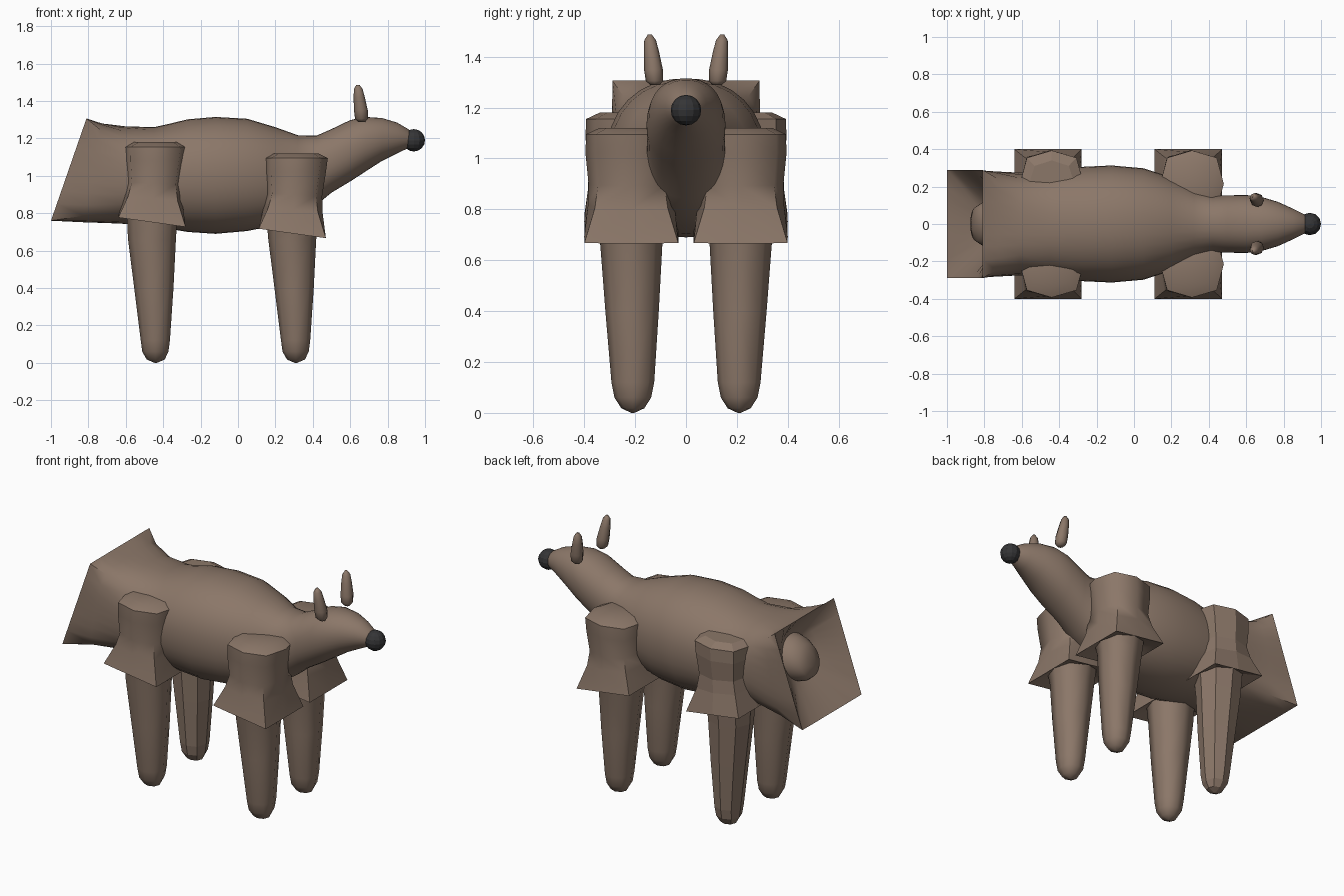
import bpy, bmesh, math


def material(name, rgb):
    m = bpy.data.materials.new(name)
    m.diffuse_color = (*rgb, 1)
    return m


fur = material("fur", (0.26, 0.185, 0.14))
dark = material("dark", (0.035, 0.035, 0.037))


def outline(n, power):
    """Unit superellipse: power 2 is round, a large power is square."""
    pts = []
    for i in range(n):
        a = 2 * math.pi * i / n
        c, s = math.cos(a), math.sin(a)
        r = (abs(c) ** power + abs(s) ** power) ** (-1 / power)
        pts.append((c * r, s * r))
    return pts


def loft(name, rings, mat, angle=None):
    bm = bmesh.new()
    loops = [[bm.verts.new(p) for p in ring] for ring in rings]
    n = len(loops[0])
    for a, b in zip(loops, loops[1:]):
        for i in range(n):
            j = (i + 1) % n
            bm.faces.new((a[i], a[j], b[j], b[i]))
    bm.faces.new(loops[0])
    bm.faces.new(loops[-1])
    bmesh.ops.recalc_face_normals(bm, faces=bm.faces)
    me = bpy.data.meshes.new(name)
    bm.to_mesh(me)
    bm.free()
    ob = bpy.data.objects.new(name, me)
    bpy.context.collection.objects.link(ob)
    me.materials.append(mat)
    if angle:
        bpy.ops.object.select_all(action='DESELECT')
        ob.select_set(True)
        bpy.context.view_layer.objects.active = ob
        bpy.ops.object.shade_smooth_by_angle(angle=math.radians(angle))
    return ob


# Body, neck and head: x, top, bottom, half width, power, lean of the section
SQ = 400
stations = [
    # rounded stump inside the hollow rear
    (-0.86, 1.08, 1.01, 0.035, 2, 0.34),
    (-0.845, 1.13, 0.95, 0.09, 2, 0.34),
    (-0.80, 1.16, 0.92, 0.12, 2, 0.34),
    (-0.76, 1.17, 0.91, 0.13, 2, 0.34),
    (-0.79, 1.21, 0.87, 0.17, 2.5, 0.34),
    # square flared rim
    (-0.905, 1.307, 0.76, 0.29, SQ, 0.347),
    # trunk
    (-0.78, 1.28, 0.752, 0.283, 5, 0.2),
    (-0.62, 1.265, 0.745, 0.275, 2.7, 0.05),
    (-0.45, 1.26, 0.732, 0.285, 2.3, 0),
    (-0.36, 1.28, 0.715, 0.297, 2.2, 0),
    (-0.27, 1.302, 0.70, 0.306, 2.2, 0),
    (-0.12, 1.315, 0.69, 0.313, 2.2, 0),
    (0.05, 1.305, 0.705, 0.298, 2.2, 0),
    (0.20, 1.26, 0.735, 0.25, 2.2, 0),
    (0.32, 1.217, 0.775, 0.19, 2.2, 0),
    # neck and head
    (0.42, 1.215, 0.845, 0.155, 2.2, 0),
    (0.50, 1.25, 0.91, 0.153, 2.2, 0),
    (0.60, 1.298, 0.97, 0.155, 2.2, 0),
    (0.68, 1.315, 1.022, 0.145, 2.2, 0),
    (0.77, 1.309, 1.08, 0.118, 2.1, 0),
    (0.85, 1.285, 1.12, 0.082, 2, 0),
    (0.91, 1.25, 1.148, 0.052, 2, 0),
    (0.935, 1.22, 1.17, 0.03, 2, 0),
]
rings = []
for x, top, bot, w, power, lean in stations:
    h, cz = (top - bot) / 2, (top + bot) / 2
    rings.append([(x + lean * h * v, w * u, cz + h * v)
                  for u, v in outline(32, power)])
loft("body", rings, fur, 60)

# Legs: x offset, y offset, z, half size x, half size y, power, slope
upper = [
    (0.02, 0.005, 1.18, 0.12, 0.12, 2.5, 0),
    (0.02, 0.0, 1.155, 0.17, 0.178, 2.8, 0),
    (0.015, 0.0, 1.08, 0.165, 0.18, 2.8, 0),
    (0.01, 0.0, 0.96, 0.150, 0.168, 2.8, -0.05),
    (0.005, 0.0, 0.88, 0.157, 0.170, 4, -0.1),
    (0.0, 0.0, 0.752, 0.18, 0.185, SQ, -0.14),
    (0.0, 0.0, 0.785, 0.135, 0.135, 2.3, -0.14),
]
lower = [
    (0.0, 0.0, 0.66, 0.128, 0.122, 2.3, 0),
    (0.01, -0.003, 0.40, 0.105, 0.105, 2.3, 0),
    (0.018, -0.006, 0.12, 0.078, 0.084, 2.3, 0),
    (0.018, -0.006, 0.06, 0.070, 0.072, 2.3, 0),
    (0.02, -0.006, 0.018, 0.048, 0.045, 2.2, 0),
    (0.02, -0.006, 0.0, 0.006, 0.006, 2, 0),
]
for end, cx, drop in (("front", 0.29, 0.06), ("rear", -0.46, 0.0)):
    for side, s in (("near", -1), ("far", 1)):
        rings = []
        for k, (dx, dy, z, rx, ry, power, slope) in enumerate(upper + lower):
            z -= drop if k < len(upper) else 0
            rings.append([(cx + dx + rx * u, s * (0.215 + dy + ry * v),
                           z + slope * rx * u) for u, v in outline(8, power)])
        flat = end == "rear" and side == "far"
        loft(f"{end}_leg_{side}", rings, fur, None if flat else 60)

# Ears: x, y, z, radius
ear = [
    (0.662, 0.122, 1.288, 0.018), (0.660, 0.124, 1.305, 0.034),
    (0.657, 0.128, 1.35, 0.037), (0.648, 0.136, 1.42, 0.030),
    (0.643, 0.141, 1.465, 0.023), (0.641, 0.142, 1.487, 0.008),
]
for side, s in (("near", -1), ("far", 1)):
    loft(f"ear_{side}", [[(x + r * u, s * (y + r * v), z)
                          for u, v in outline(8, 2)] for x, y, z, r in ear],
         fur, 60)

# Nose
bpy.ops.mesh.primitive_uv_sphere_add(segments=12, ring_count=8, radius=0.06,
                                     location=(0.94, 0, 1.19))
nose = bpy.context.object
nose.name = "nose"
nose.data.materials.append(dark)
